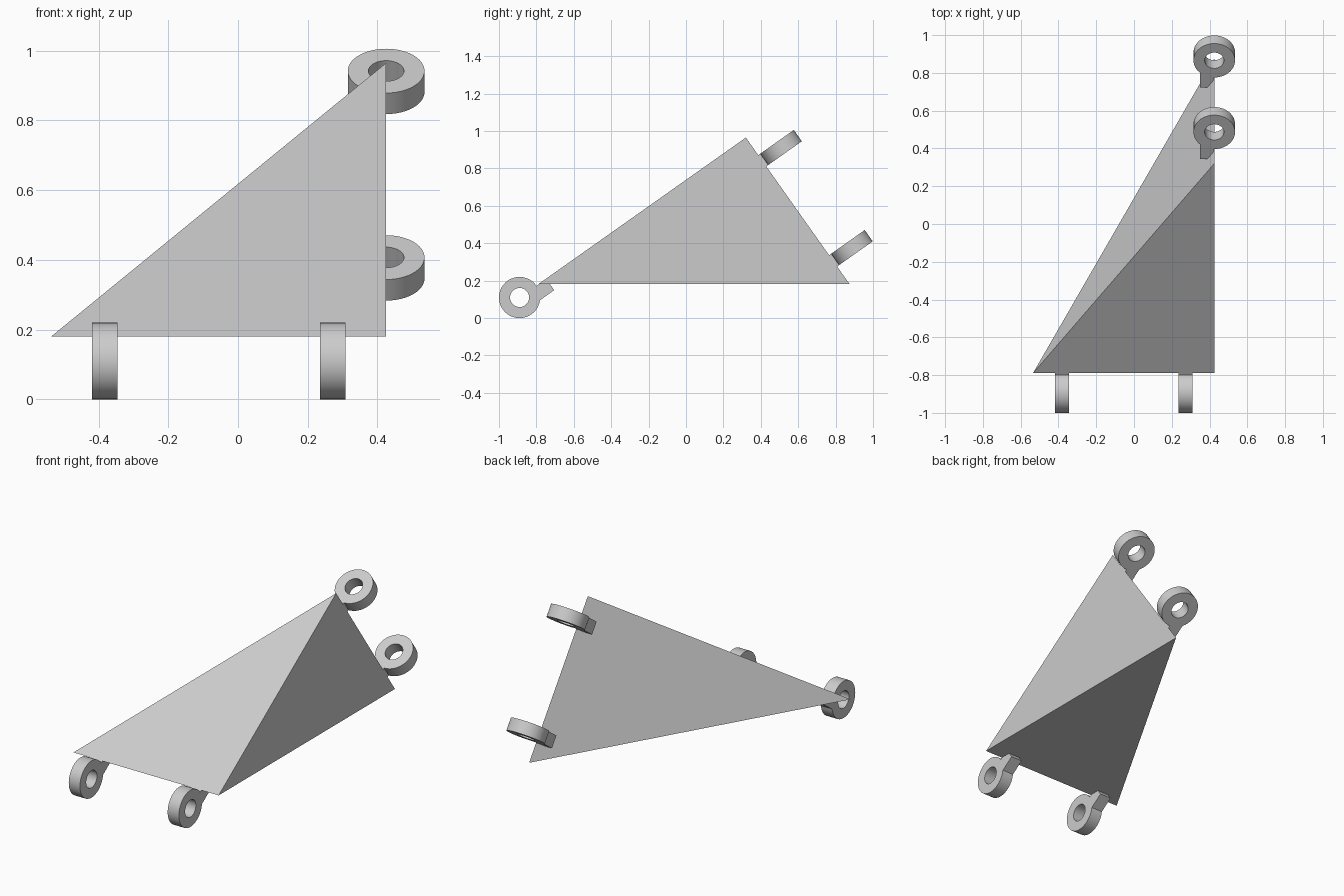
import bpy, bmesh, math
from mathutils import Vector, Matrix

if "Cube" in bpy.data.objects:
    bpy.data.objects.remove(bpy.data.objects["Cube"])

grey = bpy.data.materials.new("light grey")
grey.diffuse_color = (0.6, 0.6, 0.6, 1)
grey.use_nodes = True
grey.node_tree.nodes["Principled BSDF"].inputs["Base Color"].default_value = grey.diffuse_color

R_OUT, R_IN, THICK, REACH, DROP = 0.11, 0.051, 0.074, 0.174, 0.075
SEG = 48


def finish(bm, name, matrix=None, smooth=False):
    bmesh.ops.recalc_face_normals(bm, faces=bm.faces)
    mesh = bpy.data.meshes.new(name)
    bm.to_mesh(mesh)
    bm.free()
    if matrix:
        mesh.transform(matrix)
    mesh.materials.append(grey)
    ob = bpy.data.objects.new(name, mesh)
    bpy.context.collection.objects.link(ob)
    if smooth:
        bpy.ops.object.select_all(action='DESELECT')
        ob.select_set(True)
        bpy.context.view_layer.objects.active = ob
        bpy.ops.object.shade_smooth_by_angle(angle=math.radians(30))
    return ob


def hinge(name, centre, along, across):
    """Knuckle ring with a leaf block; the ring centre lies in the hinged face."""
    u, v = Vector(along).normalized(), Vector(across).normalized()
    w = u.cross(v)
    m = Matrix.Translation(centre) @ Matrix((u, v, w)).transposed().to_4x4()
    h = THICK / 2

    # Ring: rectangular section swept round the pin axis
    bm = bmesh.new()
    rings = []
    for i in range(SEG):
        a = 2 * math.pi * i / SEG
        rings.append([bm.verts.new((r * math.cos(a), r * math.sin(a), z))
                      for r, z in ((R_OUT, -h), (R_OUT, h), (R_IN, h), (R_IN, -h))])
    for i in range(SEG):
        p, q = rings[i], rings[(i + 1) % SEG]
        for k in range(4):
            bm.faces.new((p[k], q[k], q[(k + 1) % 4], p[(k + 1) % 4]))
    finish(bm, name + "_ring", m, True)

    # Leaf: block from the ring's outer wall into the body
    bm = bmesh.new()
    top, low = -0.002, math.asin(DROP / R_OUT)
    outline = [(REACH, top), (REACH, -DROP)]
    outline += [((R_OUT - 0.002) * math.cos(low * t / 6), -R_OUT * math.sin(low * t / 6))
                for t in range(6, 0, -1)]
    outline.append((R_OUT - 0.002, top))
    face = bm.faces.new([bm.verts.new((x, y, -h)) for x, y in outline])
    ext = bmesh.ops.extrude_face_region(bm, geom=[face])["geom"]
    bmesh.ops.translate(bm, vec=(0, 0, THICK),
                        verts=[g for g in ext if isinstance(g, bmesh.types.BMVert)])
    finish(bm, name + "_leaf", m)


# Body: four-sided solid
bm = bmesh.new()
corners = [bm.verts.new(c) for c in ((-0.535, -0.79, 0.181), (0.425, -0.79, 0.181),
                                     (0.425, 0.32, 0.965), (0.425, 0.875, 0.181))]
for tri in ((0, 1, 2), (1, 3, 2), (0, 2, 3), (0, 3, 1)):
    bm.faces.new([corners[i] for i in tri])
finish(bm, "body")

# Hinges: two along the low front edge, two along the steep back edge
slope = Vector((0, 0.816, 0.577))
for i, x in enumerate((-0.382, 0.272)):
    hinge(f"front_hinge_{i + 1}", (x, -0.89, 0.11), slope, (0, -0.577, 0.816))
for i, (y, z) in enumerate(((0.508, 0.912), (0.887, 0.377))):
    hinge(f"back_hinge_{i + 1}", (0.425, y, z), -slope, (1, 0, 0))
